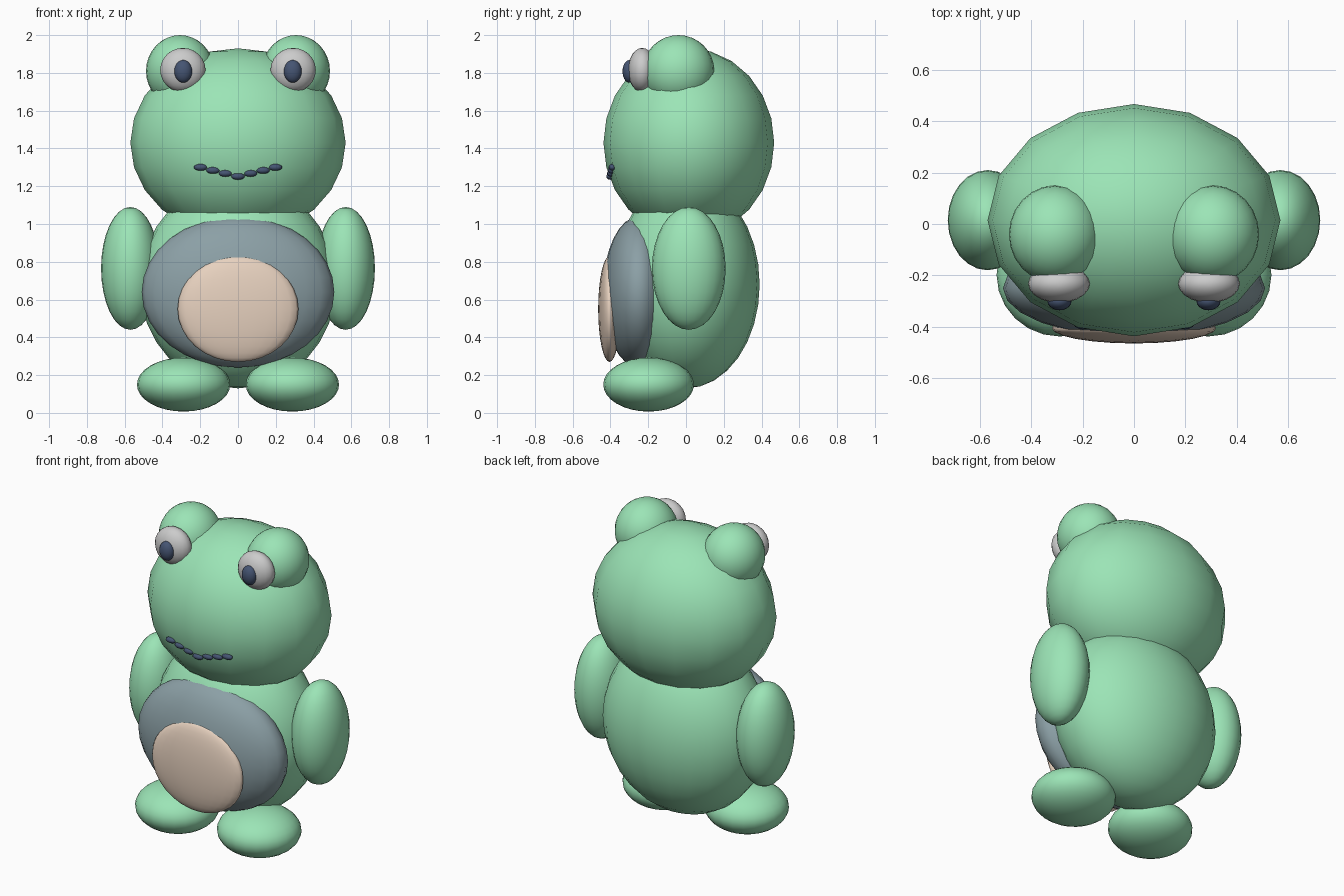
import bpy

if "Cube" in bpy.data.objects:
    bpy.data.objects.remove(bpy.data.objects["Cube"])


def material(name, rgb):
    m = bpy.data.materials.new(name)
    m.diffuse_color = (*rgb, 1)
    m.use_nodes = True
    m.node_tree.nodes["Principled BSDF"].inputs["Base Color"].default_value = m.diffuse_color
    return m


GREEN = material("green", (0.33, 0.78, 0.47))
SLATE = material("slate", (0.26, 0.35, 0.38))
CREAM = material("cream", (0.80, 0.64, 0.52))
WHITE = material("eye_white", (0.52, 0.51, 0.51))
NAVY = material("navy", (0.06, 0.09, 0.17))


def ellipsoid(name, centre, radii, mat, segments=20, rings=12):
    bpy.ops.mesh.primitive_uv_sphere_add(segments=segments, ring_count=rings, radius=1, location=centre)
    ob = bpy.context.object
    ob.name = ob.data.name = name
    ob.scale = radii
    bpy.ops.object.transform_apply(location=False, rotation=False, scale=True)
    bpy.ops.object.shade_smooth()
    ob.data.materials.append(mat)
    return ob


def pair(name, centre, radii, mat, **kw):
    for side, label in ((-1, "left"), (1, "right")):
        ellipsoid(f"{label}_{name}", (side * centre[0], centre[1], centre[2]), radii, mat, **kw)


# Torso and head
ellipsoid("body", (0, 0, 0.68), (0.52, 0.39, 0.55), GREEN, 24, 16)
ellipsoid("head", (0, 0.015, 1.43), (0.57, 0.452, 0.50), GREEN, 16, 12)

# Layered belly patches
ellipsoid("belly", (0, -0.25, 0.64), (0.51, 0.19, 0.40), SLATE, 24, 16)
ellipsoid("belly_spot", (0, -0.405, 0.55), (0.32, 0.06, 0.28), CREAM, 24, 16)

# Limbs
pair("arm", (0.57, 0.015, 0.765), (0.155, 0.195, 0.325), GREEN, segments=24, rings=16)
pair("foot", (0.288, -0.198, 0.15), (0.247, 0.24, 0.143), GREEN, segments=24, rings=16)

# Eyes: raised mound, white and pupil
pair("eye_mound", (0.307, -0.04, 1.81), (0.18, 0.19, 0.19), GREEN, segments=24, rings=16)
pair("eye_white", (0.292, -0.232, 1.815), (0.12, 0.075, 0.117), WHITE)
pair("pupil", (0.29, -0.30, 1.808), (0.047, 0.036, 0.06), NAVY)

# Beaded smile
for i in range(-3, 4):
    ellipsoid(f"mouth_bead_{i + 4}", (i * 0.066, -0.402 + 0.004 * abs(i), 1.252 + 0.016 * abs(i)),
              (0.036, 0.02, 0.018), NAVY, 12, 8)
